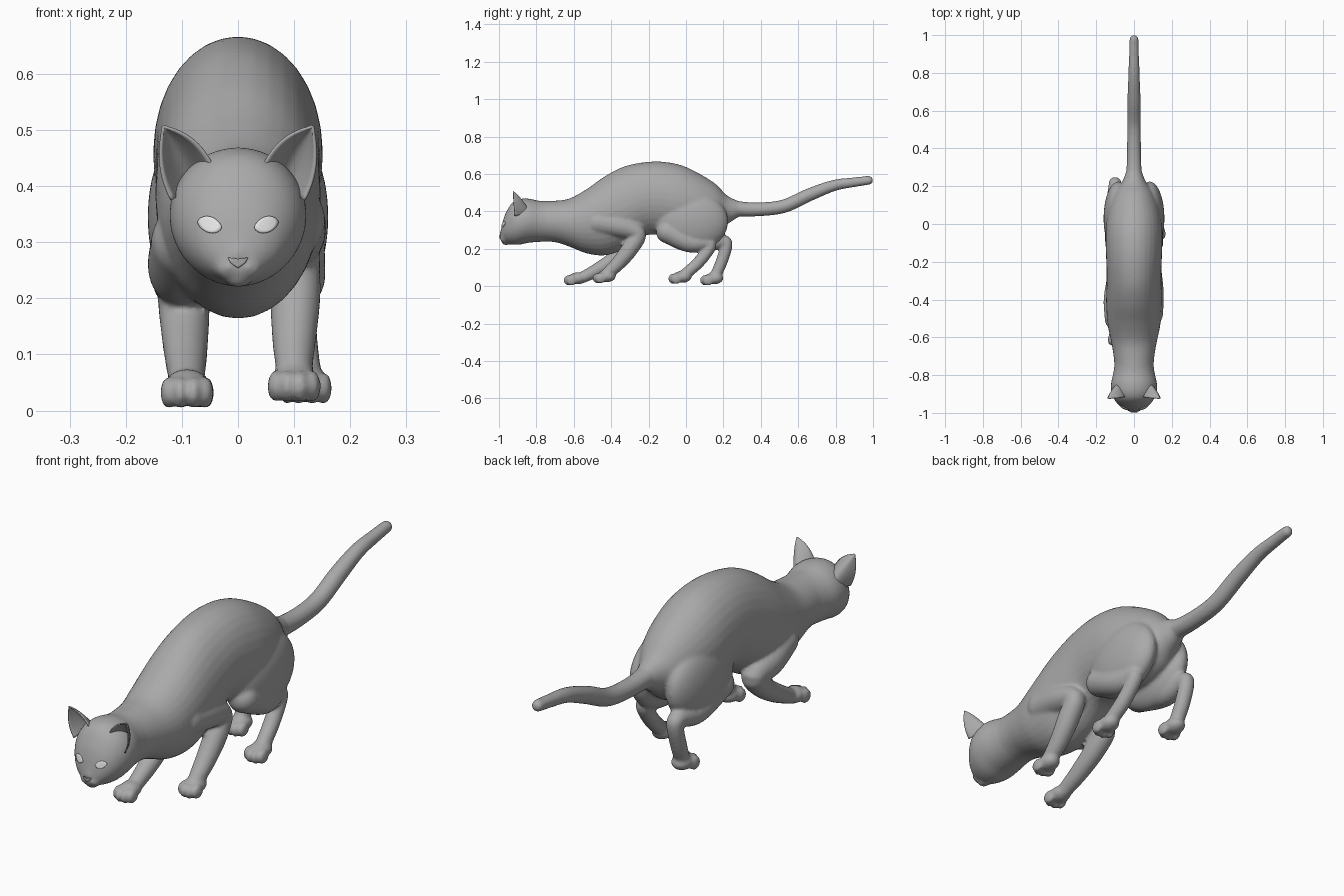
import bpy, bmesh, math
from mathutils import Vector, Matrix
from mathutils.bvhtree import BVHTree

if "Cube" in bpy.data.objects:
    bpy.data.objects.remove(bpy.data.objects["Cube"])


def material(name, rgb):
    m = bpy.data.materials.new(name)
    m.diffuse_color = (*rgb, 1)
    m.use_nodes = True
    m.node_tree.nodes["Principled BSDF"].inputs["Base Color"].default_value = m.diffuse_color
    return m


fur = material("grey fur", (0.4, 0.4, 0.4))
white = material("eye white", (0.9, 0.9, 0.9))


def make_object(name, bm, mat):
    bmesh.ops.recalc_face_normals(bm, faces=bm.faces)
    me = bpy.data.meshes.new(name)
    bm.to_mesh(me)
    bm.free()
    ob = bpy.data.objects.new(name, me)
    bpy.context.collection.objects.link(ob)
    me.materials.append(mat)
    me.polygons.foreach_set("use_smooth", [True] * len(me.polygons))
    return ob


def spline(rows, steps=6):
    """Smooth curve through rows of any length."""
    p = [Vector(r) for r in rows]
    p = [2 * p[0] - p[1]] + p + [2 * p[-1] - p[-2]]
    out = []
    for i in range(1, len(p) - 2):
        a, b, c, d = p[i - 1:i + 3]
        for k in range(steps):
            t = k / steps
            out.append(0.5 * (2 * b + (c - a) * t + (2 * a - 5 * b + 4 * c - d) * t * t
                              + (3 * b - a - 3 * c + d) * t ** 3))
    return out + [p[-2]]


def tube(bm, rows, upright=False, n=32):
    """Closed loft; rows are x, y, z, side radius, other radius."""
    pts = spline(rows)
    pos = [Vector(p[:3]) for p in pts]
    rings = []
    for i, p in enumerate(pts):
        t = pos[min(i + 1, len(pos) - 1)] - pos[max(i - 1, 0)]
        if upright:
            t = Vector((0, 1, 0))
        up = Vector((1, 0, 0)).cross(t).normalized()
        side = t.cross(up).normalized()
        rings.append([bm.verts.new(pos[i] + side * (p[3] * math.cos(a)) + up * (p[4] * math.sin(a)))
                      for a in (2 * math.pi * k / n for k in range(n))])
    faces = [bm.faces.new(rings[0]), bm.faces.new(rings[-1][::-1])]
    for r, s in zip(rings, rings[1:]):
        for k in range(n):
            faces.append(bm.faces.new((r[k], s[k], s[(k + 1) % n], r[(k + 1) % n])))
    bmesh.ops.recalc_face_normals(bm, faces=faces)


def ball(bm, centre, radii):
    m = Matrix.Translation(centre) @ Matrix.Diagonal((*radii, 1))
    bmesh.ops.create_icosphere(bm, subdivisions=4, radius=1, matrix=m)


def limb(bm, rows):
    """Round tube with rounded ends; rows are x, y, z, radius."""
    tube(bm, [(*r, r[3]) for r in rows])
    for r in (rows[0], rows[-1]):
        ball(bm, r[:3], (r[3],) * 3)


def profile(bm, rows):
    """Upright loft; rows are y, top, bottom, half width."""
    tube(bm, [(0, y, (t + b) / 2, w, (t - b) / 2) for y, t, b, w in rows], True)


def paw(bm, x, y, z):
    ball(bm, (x, y + 0.01, z + 0.008), (0.041, 0.05, 0.032))
    for dx, dy in ((-0.033, -0.022), (-0.012, -0.036), (0.012, -0.036), (0.033, -0.022)):
        ball(bm, (x + dx, y + dy, z - 0.002), (0.0145, 0.03, 0.029))


skin = bmesh.new()
# Torso from neck to rump
profile(skin, [(-0.80, 0.455, 0.24, 0.10), (-0.70, 0.457, 0.235, 0.108), (-0.62, 0.47, 0.21, 0.122),
               (-0.53, 0.52, 0.175, 0.14), (-0.43, 0.59, 0.165, 0.147), (-0.33, 0.64, 0.20, 0.146),
               (-0.22, 0.663, 0.27, 0.146), (-0.12, 0.665, 0.27, 0.15), (-0.02, 0.645, 0.25, 0.15),
               (0.08, 0.597, 0.25, 0.135), (0.16, 0.545, 0.28, 0.105), (0.22, 0.485, 0.33, 0.065),
               (0.28, 0.455, 0.37, 0.04)])
# Head and muzzle
profile(skin, [(-0.992, 0.285, 0.25, 0.02), (-0.98, 0.345, 0.24, 0.05), (-0.962, 0.395, 0.23, 0.078),
               (-0.93, 0.445, 0.222, 0.104), (-0.89, 0.466, 0.222, 0.12), (-0.84, 0.468, 0.232, 0.121),
               (-0.78, 0.456, 0.237, 0.108), (-0.70, 0.455, 0.24, 0.10)])
for s in (-1, 1):
    ball(skin, (s * 0.017, -0.969, 0.255), (0.026, 0.026, 0.022))
ball(skin, (0, -0.962, 0.237), (0.026, 0.024, 0.018))
tube(skin, [(0, -0.985, 0.272, 0.014, 0.014), (0, -0.97, 0.32, 0.016, 0.014), (0, -0.945, 0.38, 0.03, 0.02)])
# Tail
limb(skin, [(0, 0.18, 0.43, 0.06), (0, 0.27, 0.415, 0.042), (0, 0.39, 0.411, 0.037), (0, 0.525, 0.428, 0.036),
            (0, 0.66, 0.489, 0.035), (0, 0.79, 0.538, 0.03), (0, 0.90, 0.556, 0.026), (0, 0.977, 0.566, 0.024)])
# Front legs
limb(skin, [(0.085, -0.47, 0.34, 0.07), (0.095, -0.35, 0.32, 0.062), (0.102, -0.258, 0.28, 0.045),
            (0.102, -0.30, 0.20, 0.045), (0.10, -0.36, 0.125, 0.039), (0.10, -0.42, 0.068, 0.032)])
paw(skin, 0.10, -0.435, 0.045)
limb(skin, [(-0.085, -0.50, 0.30, 0.07), (-0.093, -0.40, 0.255, 0.068), (-0.097, -0.31, 0.225, 0.05),
            (-0.095, -0.37, 0.155, 0.044), (-0.093, -0.46, 0.095, 0.038), (-0.091, -0.55, 0.048, 0.031)])
paw(skin, -0.091, -0.59, 0.034)
# Thighs
for s in (-1, 1):
    ball(skin, (s * 0.083, 0.03, 0.345), (0.078, 0.195, 0.16))
# Hind legs
limb(skin, [(0.095, -0.10, 0.29, 0.06), (0.10, 0.02, 0.235, 0.055), (0.10, 0.11, 0.23, 0.038),
            (0.103, 0.125, 0.205, 0.033), (0.11, 0.065, 0.125, 0.032), (0.12, -0.012, 0.058, 0.03)])
paw(skin, 0.12, -0.03, 0.042)
limb(skin, [(-0.095, -0.08, 0.28, 0.06), (-0.10, 0.08, 0.23, 0.052), (-0.10, 0.195, 0.24, 0.036),
            (-0.10, 0.215, 0.215, 0.033), (-0.098, 0.19, 0.13, 0.032), (-0.092, 0.155, 0.05, 0.03)])
paw(skin, -0.09, 0.14, 0.034)

# Fuse the parts into one soft skin
body = make_object("body", skin, fur)
bpy.context.view_layer.objects.active = body
rm = body.modifiers.new("fuse", 'REMESH')
rm.mode = 'VOXEL'
rm.voxel_size = 0.007
rm.use_smooth_shade = True
sm = body.modifiers.new("soften", 'SMOOTH')
sm.factor = 0.5
sm.iterations = 7
for name in ("fuse", "soften"):
    bpy.ops.object.modifier_apply(modifier=name)
scan = bmesh.new()
scan.from_mesh(body.data)
tree = BVHTree.FromBMesh(scan)
scan.free()


def face_plate(name, outline, mat, lift):
    """Plate that follows the front of the face; outline is in x and z."""
    bm = bmesh.new()
    cx = sum(p[0] for p in outline) / len(outline)
    cz = sum(p[1] for p in outline) / len(outline)

    def put(x, z):
        hit = tree.ray_cast(Vector((x, -2, z)), Vector((0, 1, 0)))[0]
        return bm.verts.new((x, (hit.y if hit else -0.95) - lift, z))
    mid, rings = put(cx, cz), []
    for f in (0.35, 0.7, 1):
        rings.append([put(cx + (x - cx) * f, cz + (z - cz) * f) for x, z in outline])
    n = len(outline)
    for k in range(n):
        j = (k + 1) % n
        bm.faces.new((mid, rings[0][k], rings[0][j]))
        for a, b in zip(rings, rings[1:]):
            bm.faces.new((a[k], b[k], b[j], a[j]))
    ob = make_object(name, bm, mat)
    mod = ob.modifiers.new("thickness", 'SOLIDIFY')
    mod.thickness = 0.006
    mod.offset = 0


def ear(name, s):
    """Cupped ear opening forward."""
    bm = bmesh.new()
    a, b, tip = Vector((0.045, -0.915, 0.435)), Vector((0.118, -0.915, 0.375)), Vector((0.133, -0.925, 0.506))
    nu, nv, grid = 16, 14, []
    for i in range(nv + 1):
        v = i / nv
        width = max(1 - v ** 2.4, 0.03)
        row = []
        for k in range(nu + 1):
            u = k / nu
            p = ((a + b) / 2).lerp(tip, v) + (b - a) * ((u - 0.5) * width)
            p.y += 0.075 * math.sin(math.pi * u) * (1 - v) ** 0.8
            row.append(bm.verts.new((s * p.x, p.y, p.z)))
        grid.append(row)
    for r, q in zip(grid, grid[1:]):
        for k in range(nu):
            bm.faces.new((r[k], r[k + 1], q[k + 1], q[k]))
    ob = make_object(name, bm, fur)
    mod = ob.modifiers.new("thickness", 'SOLIDIFY')
    mod.thickness = 0.005
    mod.offset = 0


for side, s in (("right", -1), ("left", 1)):
    ear(side + "_ear", s)
    # Almond eye, outer corner raised
    eye = []
    for k in range(24):
        t = 2 * math.pi * k / 24
        ex, ez = 0.021 * math.cos(t), 0.0145 * math.sin(t) * abs(math.sin(t)) ** 0.3
        eye.append((s * (0.05 + ex), 0.331 + ez + 0.2 * ex))
    face_plate(side + "_eye", eye, white, 0.001)
face_plate("nose", [(-0.018, 0.273), (0, 0.27), (0.018, 0.273), (0.013, 0.263), (0, 0.254), (-0.013, 0.263)],
           fur, 0.002)
